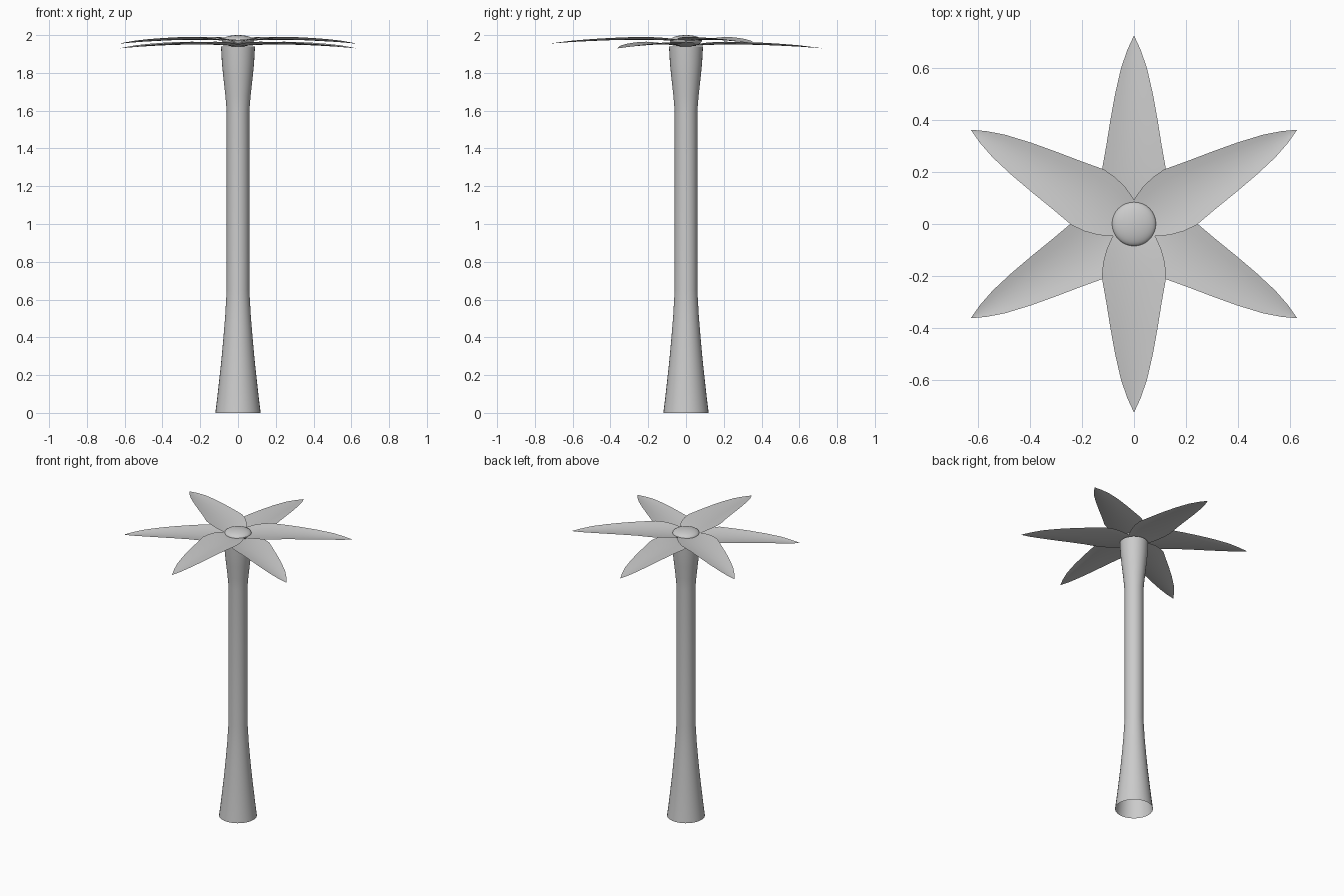
import bpy, math
from mathutils import Matrix

if "Cube" in bpy.data.objects:
    bpy.data.objects.remove(bpy.data.objects["Cube"])


def add_mesh(name, verts, faces):
    mesh = bpy.data.meshes.new(name)
    mesh.from_pydata(verts, [], faces)
    mesh.shade_smooth()
    obj = bpy.data.objects.new(name, mesh)
    bpy.context.collection.objects.link(obj)
    return obj


def grid_faces(rows, cols, closed=False):
    n = cols if closed else cols - 1
    return [(r * cols + c, r * cols + (c + 1) % cols,
             (r + 1) * cols + (c + 1) % cols, (r + 1) * cols + c)
            for r in range(rows - 1) for c in range(n)]


# Trunk: hollow tube flared at foot and top
profile = [(.12, 0), (.11, .08), (.1, .17), (.088, .28), (.077, .4),
           (.068, .51), (.06, .65), (.06, 1.6), (.067, 1.68), (.077, 1.77),
           (.085, 1.85), (.09, 1.94)]
SIDES = 32
verts = [(r * math.cos(2 * math.pi * i / SIDES), r * math.sin(2 * math.pi * i / SIDES), z)
         for r, z in profile for i in range(SIDES)]
add_mesh("trunk", verts, grid_faces(len(profile), SIDES, True))

# Leaf stations: distance from axis, half width, midrib height, lift of edges
stations = [(.0, .03, 1.963, .002), (.025, .065, 1.966, .005), (.055, .086, 1.969, .008),
            (.1, .106, 1.972, .012), (.15, .119, 1.974, .014), (.205, .124, 1.975, .015),
            (.3, .107, 1.975, .014), (.4, .091, 1.973, .012), (.5, .073, 1.969, .01),
            (.6, .05, 1.964, .007), (.67, .026, 1.959, .003), (.724, .001, 1.955, 0)]
ACROSS = [-1, -.67, -.33, 0, .33, .67, 1]


def leaf(name, angle, drop):
    rot = Matrix.Rotation(math.radians(angle), 3, 'Z')
    pts = []
    for u, w, z, lift in stations:
        for t in ACROSS:
            # side rows reversed so that normals face up
            p = rot @ Matrix.Identity(3).col[0].copy() * u
            q = rot @ Matrix.Identity(3).col[1].copy() * (-t * w)
            pts.append((p.x + q.x, p.y + q.y, z + lift * t * t - drop))
    add_mesh(name, pts, grid_faces(len(stations), len(ACROSS)))


# Two layers of three leaves
for i in range(3):
    leaf(f"upper_leaf_{i + 1}", 30 + 120 * i, 0)
    leaf(f"lower_leaf_{i + 1}", 90 + 120 * i, .025)

# Flattened centre bud
bpy.ops.mesh.primitive_uv_sphere_add(segments=32, ring_count=16, radius=1, location=(0, 0, 1.971))
bud = bpy.context.object
bud.name = "centre_bud"
bud.scale = (.085, .085, .029)
bpy.ops.object.shade_smooth()
